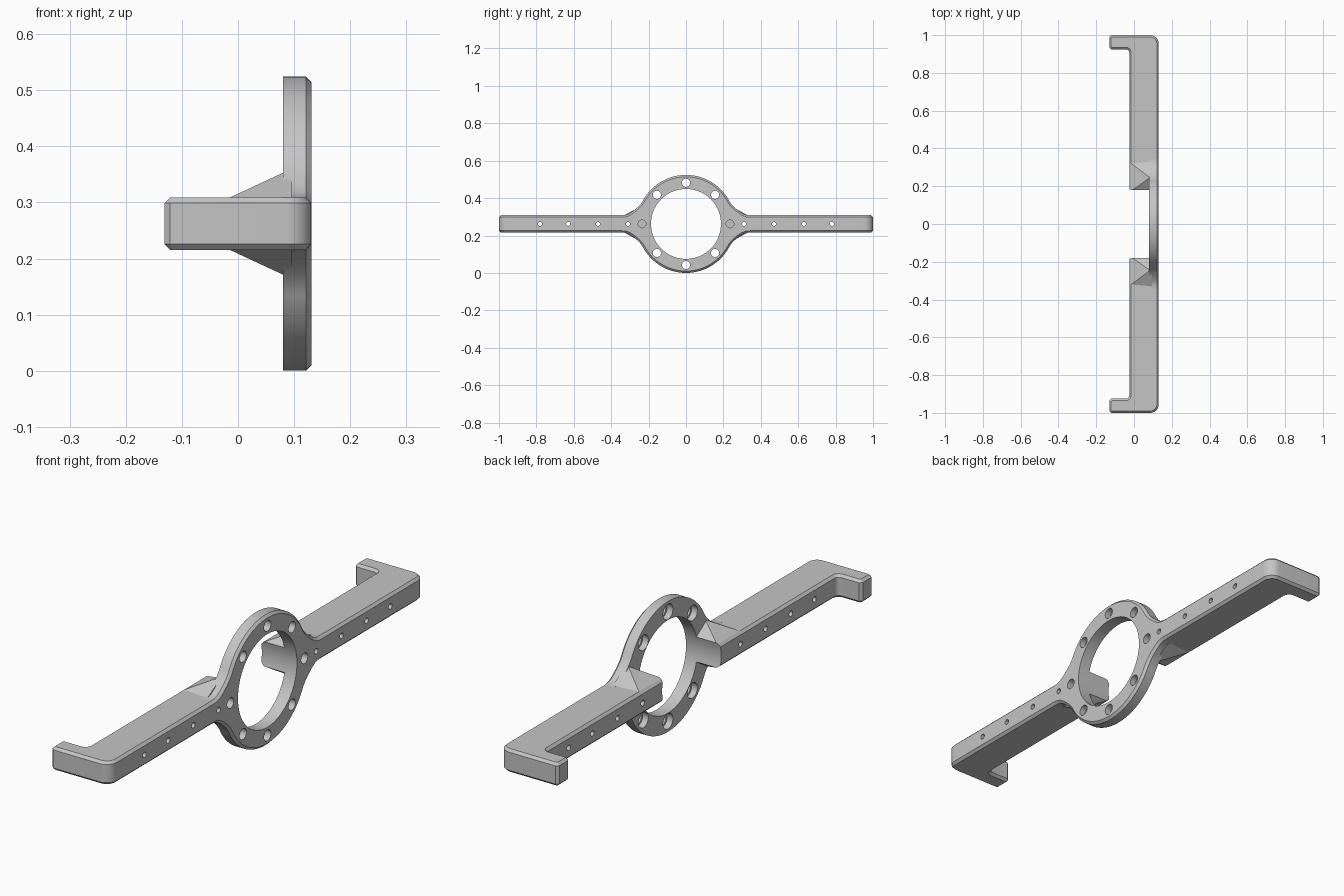
import bpy, bmesh, math

cube = bpy.data.objects.get("Cube")
if cube:
    bpy.data.objects.remove(cube, do_unlink=True)

ZC = 0.262        # height of the ring centre
FRONT = 0.131     # outer face of the ring and arms
BACK = 0.08       # rear face of the ring
ARM_BACK = -0.025
HALF = 0.0465     # half height of an arm
RING_R, BORE_R = 0.262, 0.187
INNER = 0.175     # arm start, trimmed by the bore
CHAMFER = 0.01

grey = bpy.data.materials.new("plain grey")
grey.use_nodes = True
grey.diffuse_color = (0.56, 0.56, 0.56, 1)
grey.node_tree.nodes["Principled BSDF"].inputs["Base Color"].default_value = grey.diffuse_color


def finish(name, bm):
    bmesh.ops.recalc_face_normals(bm, faces=bm.faces[:])
    mesh = bpy.data.meshes.new(name)
    bm.to_mesh(mesh)
    bm.free()
    mesh.materials.append(grey)
    obj = bpy.data.objects.new(name, mesh)
    bpy.context.collection.objects.link(obj)
    return obj


def loft(bm, loops):
    """Closed solid through matching loops of points."""
    rows = [[bm.verts.new(p) for p in loop] for loop in loops]
    for a, b in zip(rows, rows[1:]):
        for i in range(len(a)):
            j = (i + 1) % len(a)
            bm.faces.new((a[i], a[j], b[j], b[i]))
    bm.faces.new(rows[0][::-1])
    bm.faces.new(rows[-1])


def chamfered(name, loops, rule):
    """Loft a solid, then chamfer the edges picked by the rule."""
    bm = bmesh.new()
    loft(bm, loops)
    bmesh.ops.recalc_face_normals(bm, faces=bm.faces[:])
    edges = [e for e in bm.edges if rule(e.verts[0].co, e.verts[1].co)]
    bmesh.ops.bevel(bm, geom=edges, offset=CHAMFER, segments=1, profile=0.5,
                    affect='EDGES', clamp_overlap=False)
    return finish(name, bm)


def arc(cx, cy, r, start, end, steps):
    angles = [math.radians(start + (end - start) * i / steps) for i in range(steps + 1)]
    return [(cx + r * math.cos(a), cy + r * math.sin(a)) for a in angles]


# Ring plate with necks that blend into the arms
neck = [(0.345, HALF), (0.325, 0.0475), (0.305, 0.054), (0.285, 0.067), (0.262, 0.086), (0.246, 0.102)]
quarter = neck + arc(0, 0, RING_R, 27, 90, 24)
upper = quarter + [(-y, z) for y, z in reversed(quarter[:-1])]
outline = upper + [(-y, -z) for y, z in upper]


def plate_rule(a, b):
    at_front = min(a.x, b.x) > FRONT - 0.001
    at_end = min(abs(a.y), abs(b.y)) > 0.34
    return at_front and not at_end


parts = [chamfered("ring_plate", [[(x, y, ZC + z) for y, z in outline] for x in (BACK, FRONT)],
                   plate_rule)]

# Hooked arm seen from above: notched behind the plate, rounded outer corner, chamfered tip
tip, c = -FRONT, CHAMFER
arm_profile = ([(ARM_BACK, INNER), (FRONT - 0.015, INNER), (FRONT - 0.015, 0.335), (FRONT, 0.335)]
               + arc(FRONT - 0.045, 0.955, 0.045, 0, 90, 8)
               + [(tip + c, 1), (tip, 1 - c), (tip, 0.925 + c), (tip + c, 0.925)]
               + arc(ARM_BACK - 0.018, 0.907, 0.018, 90, 0, 5))


def arm_rule(a, b):
    flat = abs(a.z - b.z) < 0.001
    hidden = max(abs(a.y), abs(b.y)) < 0.34
    return flat and not hidden


for side, name in ((1, "back"), (-1, "front")):
    parts.append(chamfered(name + "_arm",
                           [[(x, side * y, ZC + z) for x, y in arm_profile] for z in (-HALF, HALF)],
                           arm_rule))
    # Gusset tapering from the ring shoulder to the arm
    bm = bmesh.new()
    for x, y, z in ((ARM_BACK + c, INNER, HALF), (ARM_BACK + c, 0.32, HALF),
                    (0.095, INNER, HALF), (0.095, 0.33, HALF),
                    (0.085, 0.245, 0.093), (0.095, 0.245, 0.093)):
        for s in (1, -1):
            bm.verts.new((x, side * y, ZC + s * z))
    bmesh.ops.convex_hull(bm, input=bm.verts[:])
    parts.append(finish(name + "_gusset", bm))


def round_cutter(bm, y, z, steps, n):
    """Stepped round cutter along x, from (x, radius) pairs."""
    loft(bm, [[(x, py, ZC + pz) for py, pz in arc(y, z, r, 0, 360, n)[:-1]] for x, r in steps])


# Cutters: bore, counterbored ring holes, blind holes, small arm holes
bm = bmesh.new()
round_cutter(bm, 0, 0, [(-0.3, BORE_R), (0.3, BORE_R)], 96)
for s in (1, -1):
    for angle in (45, 90, 135):
        a = math.radians(angle * s)
        round_cutter(bm, 0.22 * math.cos(a), 0.22 * math.sin(a),
                     [(0.0, 0.031), (0.105, 0.031), (0.105, 0.022), (0.3, 0.022)], 24)
    round_cutter(bm, 0.235 * s, 0, [(0.1, 0.021), (0.3, 0.021)], 24)
    for y in (0.31, 0.47, 0.63, 0.78):
        round_cutter(bm, y * s, 0, [(-0.3, 0.011), (0.3, 0.011)], 16)
holes = finish("hole_cutters", bm)
holes.hide_render = True

# Cut the holes through every part, then drop the cutters
for part in parts:
    bpy.ops.object.select_all(action='DESELECT')
    bpy.context.view_layer.objects.active = part
    part.select_set(True)
    mod = part.modifiers.new("holes", 'BOOLEAN')
    mod.object = holes
    mod.operation = 'DIFFERENCE'
    mod.solver = 'EXACT'
    bpy.ops.object.modifier_apply(modifier=mod.name)
    bpy.ops.object.shade_smooth_by_angle(angle=math.radians(25))
bpy.data.objects.remove(holes, do_unlink=True)
